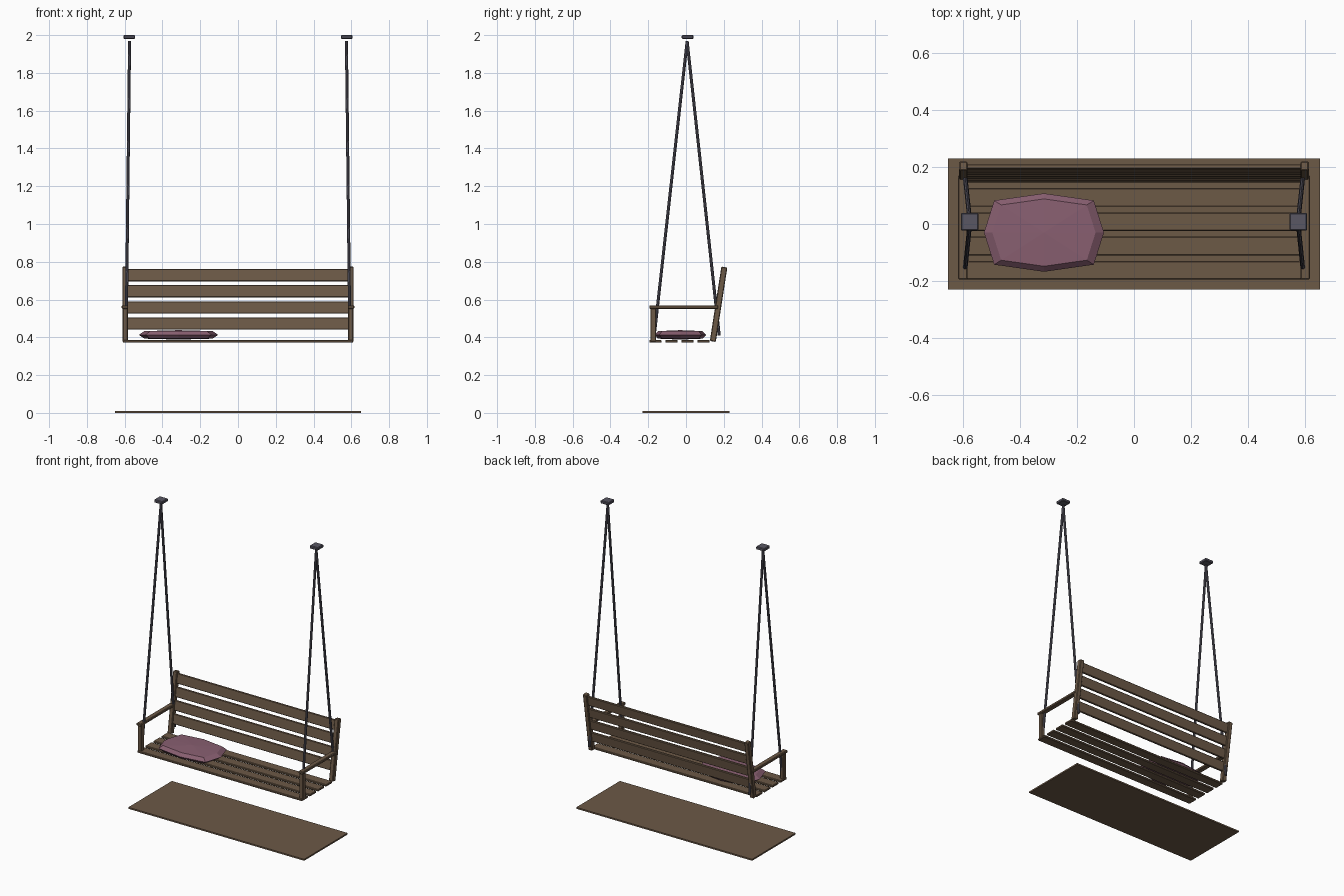
import bpy, bmesh, math
from mathutils import Vector

cube = bpy.data.objects.get("Cube")
if cube:
    bpy.data.objects.remove(cube)


def material(name, rgb):
    m = bpy.data.materials.new(name)
    m.use_nodes = True
    m.diffuse_color = (*rgb, 1)
    m.node_tree.nodes["Principled BSDF"].inputs["Base Color"].default_value = (*rgb, 1)
    return m


WOOD = material("brown wood", (0.15, 0.10, 0.062))
METAL = material("dark metal", (0.10, 0.095, 0.125))
FABRIC = material("dusty pink fabric", (0.25, 0.115, 0.165))


def finish(name, bm, mat):
    bmesh.ops.recalc_face_normals(bm, faces=bm.faces)
    mesh = bpy.data.meshes.new(name)
    bm.to_mesh(mesh)
    bm.free()
    mesh.materials.append(mat)
    obj = bpy.data.objects.new(name, mesh)
    bpy.context.collection.objects.link(obj)
    return obj


def box(name, centre, size, mat=WOOD, tilt=0, bevel=0.004):
    bm = bmesh.new()
    bmesh.ops.create_cube(bm, size=1)
    bmesh.ops.scale(bm, vec=size, verts=bm.verts)
    obj = finish(name, bm, mat)
    obj.location = centre
    obj.rotation_euler.x = tilt
    if bevel:
        mod = obj.modifiers.new("soft edges", "BEVEL")
        mod.width = bevel
        mod.segments = 1
    return obj


def rod(name, start, end, radius, mat):
    start, end = Vector(start), Vector(end)
    bm = bmesh.new()
    bmesh.ops.create_cone(bm, cap_ends=True, segments=8, radius1=radius,
                          radius2=radius, depth=(end - start).length)
    obj = finish(name, bm, mat)
    obj.location = (start + end) / 2
    obj.rotation_mode = "QUATERNION"
    obj.rotation_quaternion = (end - start).to_track_quat("Z", "Y")
    return obj


# Floor board and seat slats
box("floor_board", (0, 0, 0.005), (1.3, 0.46, 0.01), bevel=0)
for i in range(4):
    box(f"seat_slat_{i + 1}", (0, -0.162 + 0.085 * i, 0.379), (1.22, 0.065, 0.014), bevel=0.003)

# Leaning backrest: slats follow the line of the posts
LOW, HIGH = Vector((0, 0.142, 0.378)), Vector((0, 0.203, 0.772))
lean = -math.atan2(HIGH.y - LOW.y, HIGH.z - LOW.z)
for i in range(4):
    z = 0.473 + 0.085 * i
    centre = LOW.lerp(HIGH, (z - LOW.z) / (HIGH.z - LOW.z))
    box(f"back_slat_{i + 1}", centre, (1.18, 0.015, 0.065), tilt=lean, bevel=0.003)

# Posts, arms, ropes and ceiling plates on both sides
for side, s in (("right", -1), ("left", 1)):
    box(f"{side}_back_post", (LOW + HIGH) / 2 + Vector((s * 0.597, 0, 0)),
        (0.03, 0.032, (HIGH - LOW).length), tilt=lean)
    box(f"{side}_front_post", (s * 0.597, -0.173, 0.468), (0.028, 0.03, 0.185))
    box(f"{side}_armrest", (s * 0.599, -0.012, 0.56), (0.034, 0.365, 0.018))
    for end, y in (("front", -0.168), ("back", 0.176)):
        rod(f"{side}_{end}_rope", (s * 0.592, y, 0.41), (s * 0.574, 0.006, 1.968), 0.008, METAL)
    box(f"{side}_ceiling_plate", (s * 0.575, 0.008, 1.99), (0.062, 0.062, 0.02), METAL)

# Faceted cushion: stacked eight-sided rings closed by shallow points
bm = bmesh.new()
outline = [(1, 0), (0.83, 0.82), (0, 1), (-0.83, 0.82),
           (-1, 0), (-0.83, -0.82), (0, -1), (0.83, -0.82)]
rings = [[bm.verts.new((x * 0.21 * k, y * 0.137 * k, z)) for x, y in outline]
         for k, z in ((0.86, -0.02), (1, 0), (0.86, 0.02))]
for a, b in zip(rings, rings[1:]):
    for i in range(8):
        j = (i + 1) % 8
        bm.faces.new((a[i], a[j], b[j], b[i]))
for ring, z in ((rings[0], -0.025), (rings[-1], 0.025)):
    tip = bm.verts.new((0, 0, z))
    for i in range(8):
        bm.faces.new((ring[i], ring[(i + 1) % 8], tip))
cushion = finish("cushion", bm, FABRIC)
cushion.location = (-0.315, -0.03, 0.413)
